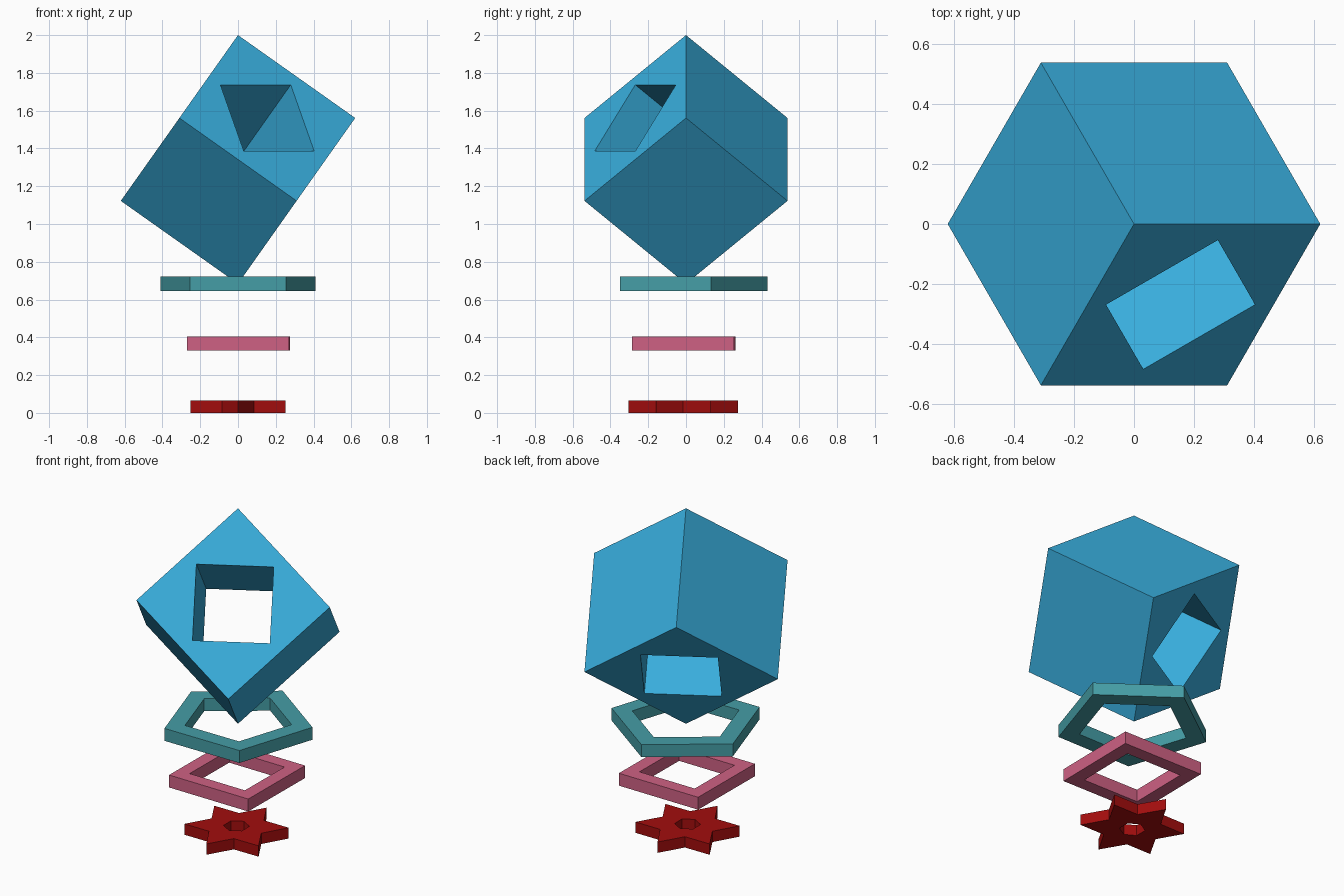
import bpy, bmesh
from math import sin, cos, radians, acos, sqrt

if "Cube" in bpy.data.objects:
    bpy.data.objects.remove(bpy.data.objects["Cube"])


def ngon(sides, radius, turn=0, inner=None):
    """Points of a regular polygon, or of a star when inner is given."""
    n = sides * 2 if inner else sides
    pts = []
    for i in range(n):
        r = inner if inner and i % 2 else radius
        a = radians(turn + 360 * i / n)
        pts.append((r * cos(a), r * sin(a)))
    return pts


def holed_prism(name, outline, hole, height, location, color, rotation=(0, 0, 0)):
    """Extrude an outline with a hole, centred on its own origin."""
    bm = bmesh.new()
    edges = []
    for loop in (outline, hole):
        vs = [bm.verts.new((x, y, -height / 2)) for x, y in loop]
        edges += [bm.edges.new((v, vs[i - 1])) for i, v in enumerate(vs)]
    bmesh.ops.triangle_fill(bm, edges=edges, use_beauty=True, normal=(0, 0, 1))
    ext = bmesh.ops.extrude_face_region(bm, geom=bm.faces[:], use_keep_orig=True)
    top = [g for g in ext["geom"] if isinstance(g, bmesh.types.BMVert)]
    bmesh.ops.translate(bm, verts=top, vec=(0, 0, height))
    bmesh.ops.recalc_face_normals(bm, faces=bm.faces[:])
    mesh = bpy.data.meshes.new(name)
    bm.to_mesh(mesh)
    bm.free()
    mat = bpy.data.materials.new(name + "_color")
    mat.diffuse_color = (*color, 1)
    mat.use_nodes = True
    mat.node_tree.nodes["Principled BSDF"].inputs["Base Color"].default_value = mat.diffuse_color
    mesh.materials.append(mat)
    obj = bpy.data.objects.new(name, mesh)
    obj.location, obj.rotation_euler = location, rotation
    bpy.context.collection.objects.link(obj)
    return obj


# Cube balanced on a corner, with a square tunnel turned 45 degrees to its faces
edge = 0.76
holed_prism("tilted_cube", ngon(4, edge / sqrt(2)), ngon(4, 0.43 / sqrt(2), 45), edge,
            (0, 0, 2 - edge * sqrt(3) / 2), (0.04, 0.42, 0.72),
            (acos(1 / sqrt(3)), 0, radians(30)))

# Floating rings below the cube
holed_prism("pentagon_ring", ngon(5, 0.431, 90), ngon(5, 0.311, 90), 0.076,
            (0, 0, 0.683), (0.06, 0.34, 0.38))
holed_prism("square_ring", ngon(4, 0.54 / sqrt(2), 45), ngon(4, 0.377 / sqrt(2), 45), 0.076,
            (0.0025, -0.0125, 0.367), (0.62, 0.12, 0.23), (0, 0, radians(-0.7)))

# Six-pointed star at the base with a hexagonal hole
holed_prism("star_base", ngon(6, 0.29, 90, inner=0.168), ngon(6, 0.072, 90), 0.066,
            (0, -0.015, 0.033), (0.36, 0.004, 0.004))
